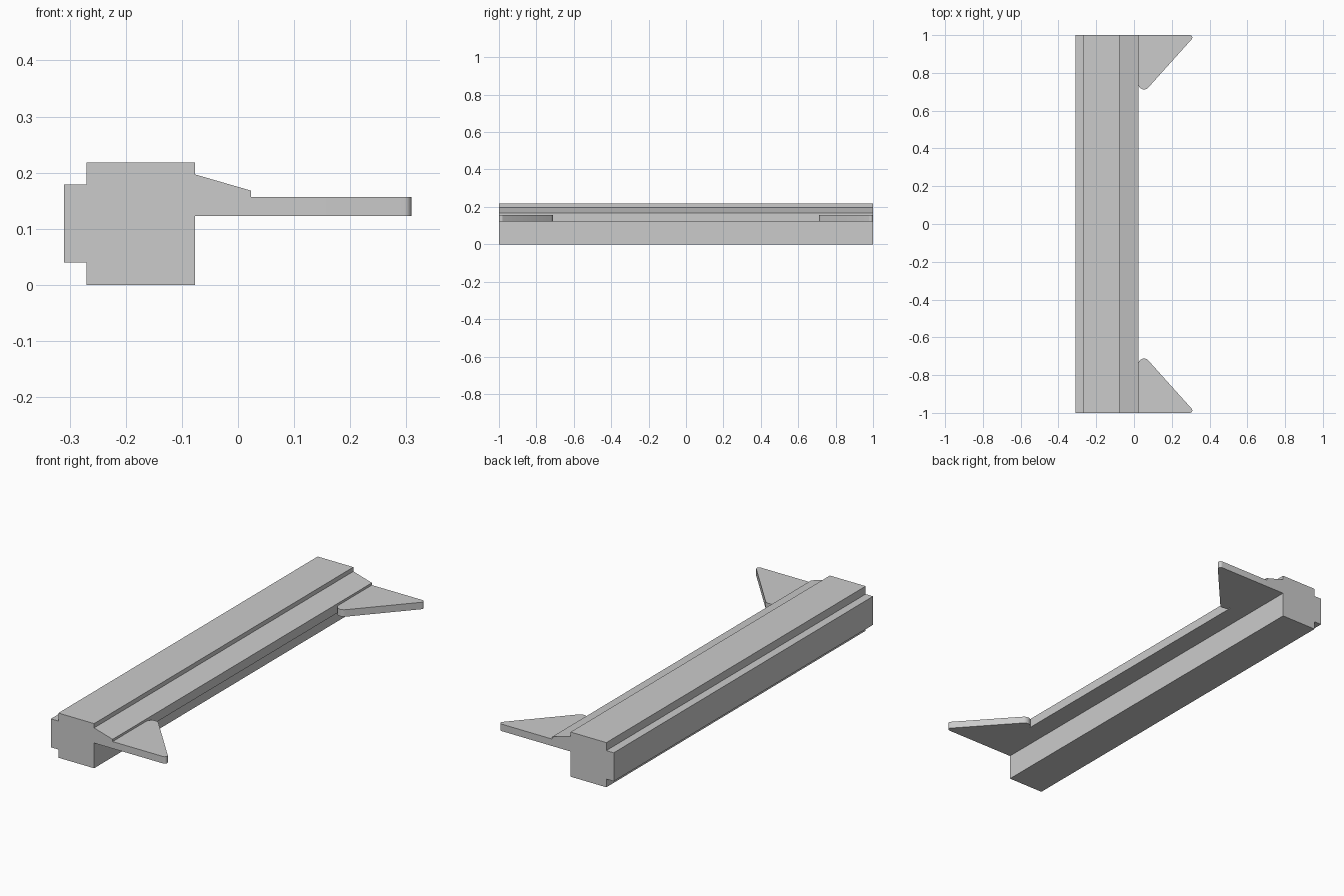
import bpy, bmesh
from math import cos, sin, radians

if "Cube" in bpy.data.objects:
    bpy.data.objects.remove(bpy.data.objects["Cube"])


def prism(name, points, offset):
    """Extrude a closed planar outline by an offset vector."""
    bm = bmesh.new()
    face = bm.faces.new([bm.verts.new(p) for p in points])
    ext = bmesh.ops.extrude_face_region(bm, geom=[face], use_keep_orig=True)
    moved = [g for g in ext["geom"] if isinstance(g, bmesh.types.BMVert)]
    bmesh.ops.translate(bm, verts=moved, vec=offset)
    bmesh.ops.recalc_face_normals(bm, faces=bm.faces)
    mesh = bpy.data.meshes.new(name)
    bm.to_mesh(mesh)
    bm.free()
    obj = bpy.data.objects.new(name, mesh)
    bpy.context.collection.objects.link(obj)
    return obj


def arc(cx, cy, r, start, end, steps):
    angles = [radians(start + (end - start) * i / steps) for i in range(steps + 1)]
    return [(cx + r * cos(a), cy + r * sin(a)) for a in angles]


# Bar with rear tongue and sloped front lip, one profile along y
profile = [(-0.27, 0), (-0.077, 0), (-0.077, 0.123), (0.023, 0.123),
           (0.023, 0.168), (-0.077, 0.197), (-0.077, 0.218), (-0.27, 0.218),
           (-0.27, 0.179), (-0.31, 0.179), (-0.31, 0.04), (-0.27, 0.04)]
prism("rail", [(x, -1, z) for x, z in profile], (0, 2, 0))

# Triangular end brackets with rounded corners, mirrored in y
outline = [(0.023, 1.0)]
outline += arc(0.053, 0.742, 0.03, 180, 319, 10)
outline += arc(0.296, 0.987, 0.013, -41, 90, 8)
for name, side in (("front_bracket", -1), ("back_bracket", 1)):
    prism(name, [(x, y * side, 0.123) for x, y in outline], (0, 0, 0.034))

# Smooth the rounded corners, keep real edges sharp
for obj in bpy.context.collection.objects:
    obj.select_set(True)
    bpy.context.view_layer.objects.active = obj
bpy.ops.object.shade_smooth_by_angle(angle=radians(25))
